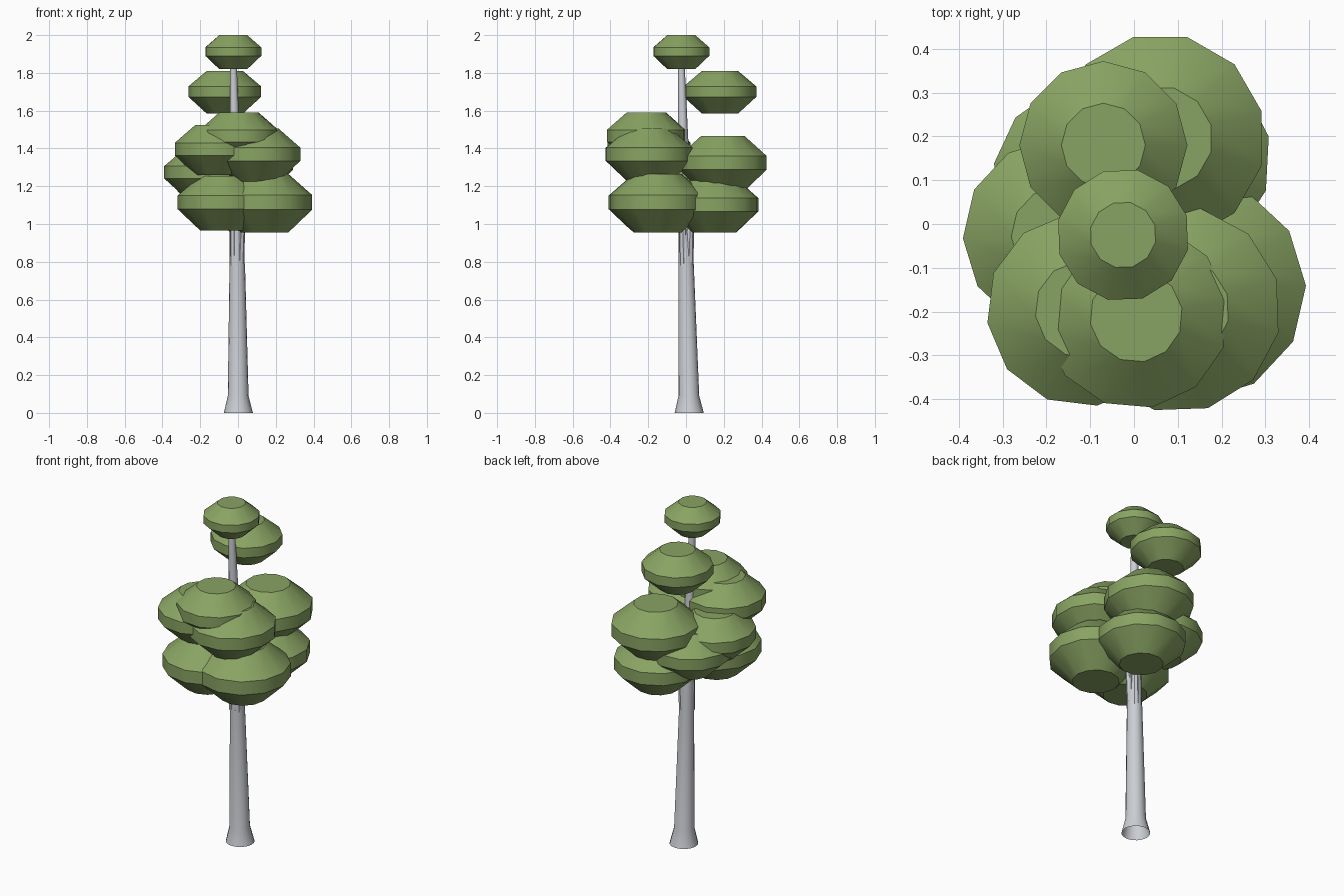
import bpy, bmesh
from math import radians, cos, sin, pi
from mathutils import Vector

cube = bpy.data.objects.get("Cube")
if cube:
    bpy.data.objects.remove(cube)


def material(name, rgb):
    m = bpy.data.materials.new(name)
    m.use_nodes = True
    m.diffuse_color = (*rgb, 1)
    m.node_tree.nodes["Principled BSDF"].inputs["Base Color"].default_value = (*rgb, 1)
    return m


leaf = material("leaf green", (0.25, 0.37, 0.125))
bark = material("pale bark", (0.60, 0.62, 0.66))


def lathe(name, rings, sides, mat, turn=0, capped=True):
    """Stack of horizontal rings given as (centre, radius)."""
    bm = bmesh.new()
    loops = []
    for centre, r in rings:
        angles = [radians(turn) + 2 * pi * k / sides for k in range(sides)]
        loops.append([bm.verts.new(Vector(centre) + Vector((r * cos(a), r * sin(a), 0)))
                      for a in angles])
    for low, high in zip(loops, loops[1:]):
        for k in range(sides):
            n = (k + 1) % sides
            bm.faces.new((low[k], low[n], high[n], high[k]))
    if capped:
        bm.faces.new(loops[0][::-1])
        bm.faces.new(loops[-1])
    mesh = bpy.data.meshes.new(name)
    bm.to_mesh(mesh)
    bm.free()
    mesh.materials.append(mat)
    obj = bpy.data.objects.new(name, mesh)
    bpy.context.collection.objects.link(obj)
    bpy.ops.object.select_all(action="DESELECT")
    obj.select_set(True)
    bpy.context.view_layer.objects.active = obj
    bpy.ops.object.shade_smooth_by_angle(angle=radians(35))
    return obj


# Foliage pads: x, y, bottom, top, radius, turn
pads = {
    "crown_pad": (-0.025, -0.025, 1.82, 2.0, 0.152, 17),
    "upper_back_pad": (-0.07, 0.18, 1.585, 1.81, 0.192, 0),
    "upper_front_pad": (0.005, -0.21, 1.335, 1.59, 0.212, 10),
    "middle_left_front_pad": (0.1, -0.195, 1.225, 1.505, 0.236, 17),
    "middle_right_front_pad": (-0.115, -0.195, 1.26, 1.525, 0.222, 8),
    "middle_back_pad": (0.06, 0.195, 1.175, 1.465, 0.24, 15),
    "middle_right_pad": (-0.17, -0.025, 1.14, 1.4, 0.221, 2),
    "lower_left_pad": (0.14, -0.15, 0.955, 1.265, 0.253, 2),
    "lower_right_front_pad": (-0.08, -0.17, 0.965, 1.255, 0.24, 5),
    "lower_back_pad": (0.075, 0.15, 0.955, 1.24, 0.238, 12),
    "lower_right_back_pad": (-0.1, 0.1, 1.07, 1.335, 0.223, 20),
}
for name, (x, y, low, high, r, turn) in pads.items():
    lathe(name, [((x, y, low + (high - low) * t), r * s)
                 for t, s in ((0, 0.5), (0.39, 1), (0.64, 1), (1, 0.5))], 12, leaf, turn)

# Flared trunk, open underneath
lathe("trunk", [((0.002, 0.017, 0), 0.077), ((0.001, 0.015, 0.09), 0.055),
                ((-0.004, 0, 0.79), 0.041)], 16, bark, capped=False)

# Main stem up to the crown
lathe("stem", [((-0.004, 0, 0.78), 0.04), ((-0.012, -0.008, 1.2), 0.032),
               ((-0.025, -0.026, 1.88), 0.017)], 12, bark)

# Branches hidden in the foliage
for i, (x, y) in enumerate(((0.04, -0.04), (-0.05, -0.04), (0.03, 0.05))):
    lathe(f"branch_{i + 1}", [((-0.004 + x * 0.3, y * 0.3, 0.78), 0.025),
                              ((x * 0.45, y * 0.45, 1.0), 0.02),
                              ((x, y, 1.2), 0.012)], 8, bark)
